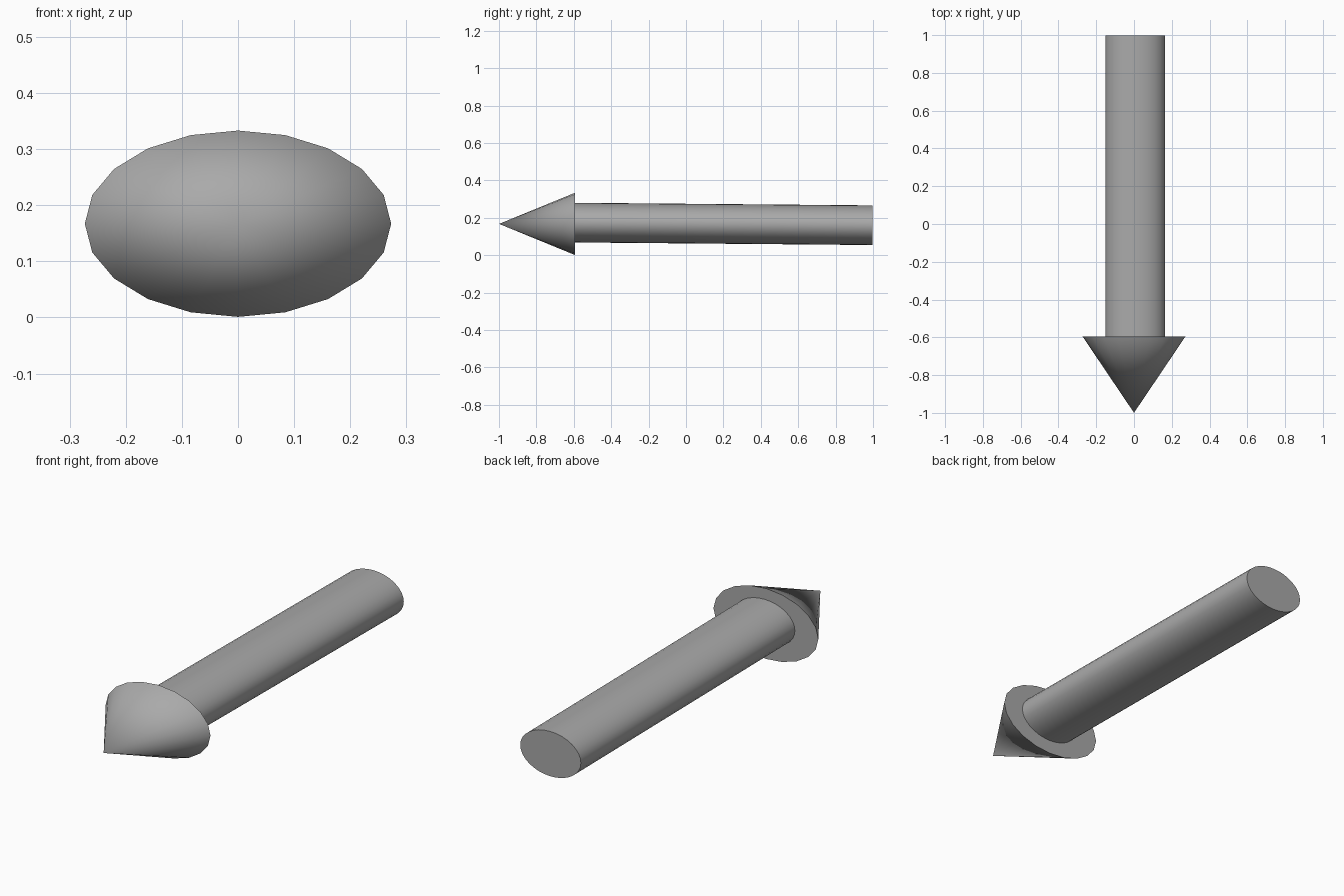
import bpy
import math

cube = bpy.data.objects.get("Cube")
if cube:
    bpy.data.objects.remove(cube, do_unlink=True)

grey = bpy.data.materials.new("mid_grey")
grey.use_nodes = True
colour = (0.4, 0.4, 0.4, 1)
grey.diffuse_color = colour
grey.node_tree.nodes["Principled BSDF"].inputs["Base Color"].default_value = colour


def tapered(name, sides, r_back, r_front, length, centre, scale, tilt):
    """Round part lying along y, its local +z end pointing to the front."""
    bpy.ops.mesh.primitive_cone_add(vertices=sides, radius1=r_back, radius2=r_front,
                                    depth=length, location=centre,
                                    rotation=(math.radians(90 + tilt), 0, 0))
    part = bpy.context.object
    part.name = name
    part.scale = (scale[0], scale[1], 1)
    part.data.materials.append(grey)
    bpy.ops.object.transform_apply(location=False, rotation=False, scale=True)
    bpy.ops.object.shade_smooth_by_angle(angle=math.radians(35))
    return part


# Pointed head, flattened in height
tapered("arrow_head", 20, 1, 0, 0.405, (0, -0.797, 0.167), (0.273, 0.166), 0)

# Flattened round shaft, leaning very slightly down towards the back
tapered("arrow_shaft", 32, 1, 1, 1.595, (0.007, 0.2, 0.167), (0.158, 0.106), -0.5)
